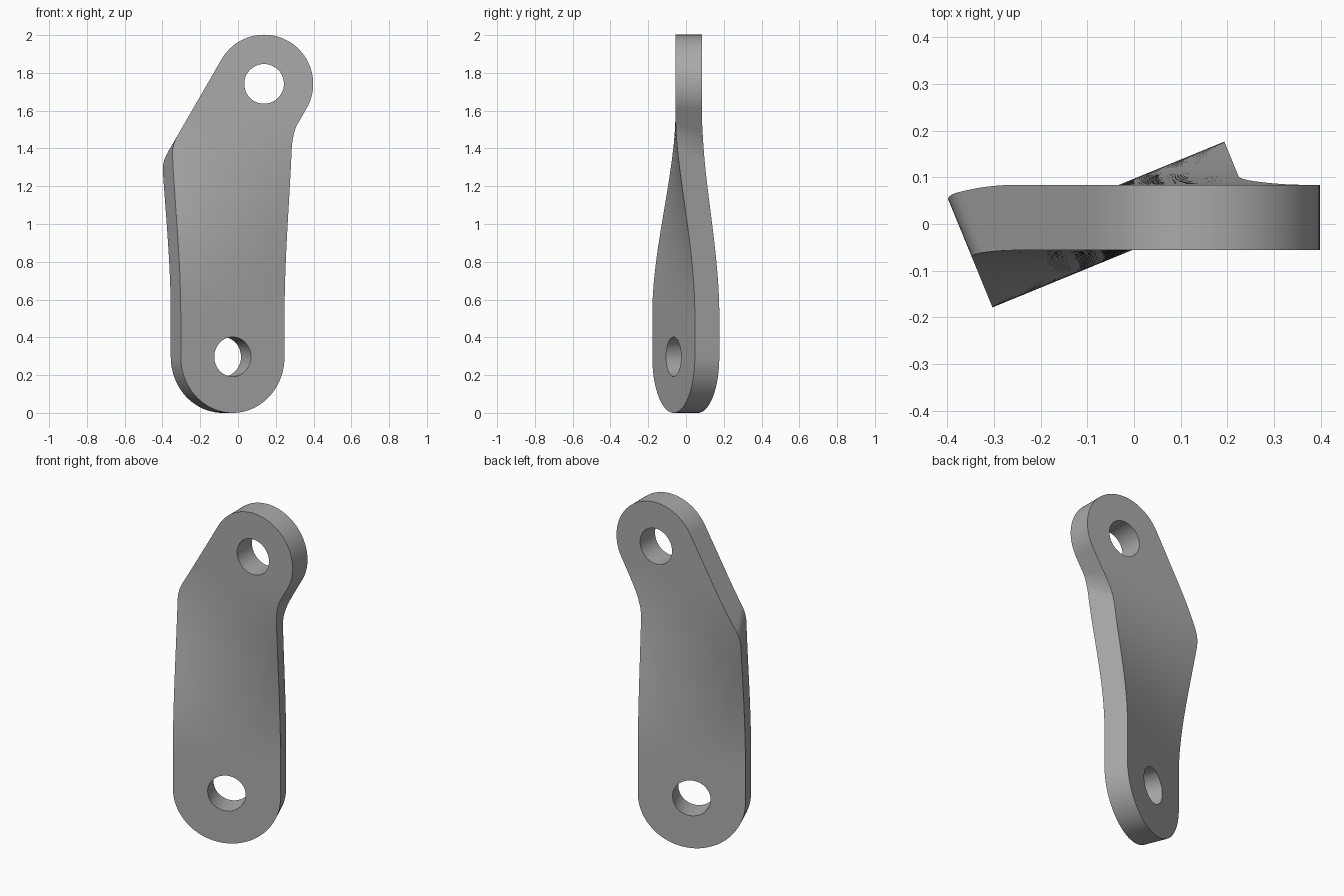
import bpy, bmesh, math
from mathutils import Vector

cube = bpy.data.objects.get("Cube")
if cube:
    bpy.data.objects.remove(cube)

TWIST = math.radians(22.3)       # angle of the lower end
HALF = 0.07                      # half plate thickness
AXIS_X, AXIS_Y = -0.018, 0.014   # twist axis
LEFT, RIGHT = -0.382, 0.26       # straight edges of the lower plate
LOW = ((LEFT + RIGHT) / 2, 0.297)
TOP, TOP_R = (0.138, 1.742), 0.26
HOLE_R = 0.105
STRETCH = 1 / math.cos(TWIST)
SLOPE = math.sqrt(3)             # tilt of the upper edges


def smooth(a, b, v):
    t = min(max((v - a) / (b - a), 0), 1)
    return t * t * (3 - 2 * t)


def arc(centre, rx, rz, start, end, n):
    out = []
    for i in range(n + 1):
        a = math.radians(start + (end - start) * i / n)
        out.append((centre[0] + rx * math.cos(a), centre[1] + rz * math.sin(a)))
    return out


def fillet(corner, d_in, d_out, size, n=8):
    c = Vector(corner)
    a, b = c - Vector(d_in) * size, c + Vector(d_out) * size
    return [tuple(a.lerp(c, i / n).lerp(c.lerp(b, i / n), i / n)) for i in range(n + 1)]


def edge_corner(side, x):
    # where a vertical edge meets the slanted tangent of the upper eye
    px = TOP[0] + side * TOP_R * SLOPE / 2
    pz = TOP[1] - side * TOP_R / 2
    return (x, pz + (x - px) * SLOPE)


# Flat outline: lower round end, bends, upper eye
up, slant = (0, 1), (0.5, SLOPE / 2)
outline = arc(LOW, (RIGHT - LEFT) / 2, LOW[1], 180, 360, 48)
outline += fillet(edge_corner(1, RIGHT), up, slant, 0.08)
outline += arc(TOP, TOP_R, TOP_R, -30, 150, 48)
outline += fillet(edge_corner(-1, LEFT), (-0.5, -SLOPE / 2), (0, -1), 0.06)
loops = [outline,
         arc(LOW, HOLE_R * STRETCH, HOLE_R, 0, 360, 48)[:-1],
         arc(TOP, HOLE_R, HOLE_R, 0, 360, 48)[:-1]]

bm = bmesh.new()
for loop in loops:
    vs = [bm.verts.new((x, 0, z)) for x, z in loop]
    for i, v in enumerate(vs):
        bm.edges.new((v, vs[(i + 1) % len(vs)]))
bmesh.ops.triangle_fill(bm, edges=bm.edges[:], use_beauty=True, normal=(0, -1, 0))


# Slice the sheet so that it can twist smoothly
def slice_sheet(point, normal):
    bmesh.ops.bisect_plane(bm, geom=bm.verts[:] + bm.edges[:] + bm.faces[:],
                           dist=1e-5, plane_co=point, plane_no=normal)


for i in range(52):
    slice_sheet((0, 0, 0.42 + i * 0.0231), (0, 0, 1))
for i in range(9):
    slice_sheet((-0.32 + i * 0.071, 0, 0), (1, 0, 0))

# Thicken
front = bm.faces[:]
extruded = bmesh.ops.extrude_face_region(bm, geom=front, use_keep_orig=True)
for g in extruded["geom"]:
    if isinstance(g, bmesh.types.BMVert):
        g.co.y = 1


# Twist the faces while the lower edges stay cut along one direction
def twist(p, z, side):
    shear = math.tan(TWIST) * (1 - smooth(1.4, 1.62, z))
    lift = SLOPE * smooth(1.0, 1.3, z)
    nz = z
    for _ in range(6):
        a = TWIST * (1 - smooth(0.52, 1.6, nz))
        off = side * HALF / math.cos(a)
        t = math.tan(a)
        x = (p + shear * (AXIS_X * t - off)) / (1 + shear * t)
        nz = z + lift * (x - p)
    return x, AXIS_Y + (x - AXIS_X) * t + off, nz


for v in bm.verts:
    v.co = twist(v.co.x, v.co.z, 1 if v.co.y > 0.5 else -1)
bmesh.ops.recalc_face_normals(bm, faces=bm.faces[:])

mesh = bpy.data.meshes.new("twisted_link")
bm.to_mesh(mesh)
bm.free()
link = bpy.data.objects.new("twisted_link", mesh)
bpy.context.collection.objects.link(link)

# Plain grey metal
grey = bpy.data.materials.new("grey")
grey.use_nodes = True
colour = (0.4, 0.4, 0.4, 1)
grey.diffuse_color = colour
grey.node_tree.nodes["Principled BSDF"].inputs["Base Color"].default_value = colour
mesh.materials.append(grey)

bpy.ops.object.select_all(action="DESELECT")
link.select_set(True)
bpy.context.view_layer.objects.active = link
bpy.ops.object.shade_smooth_by_angle(angle=math.radians(30))
